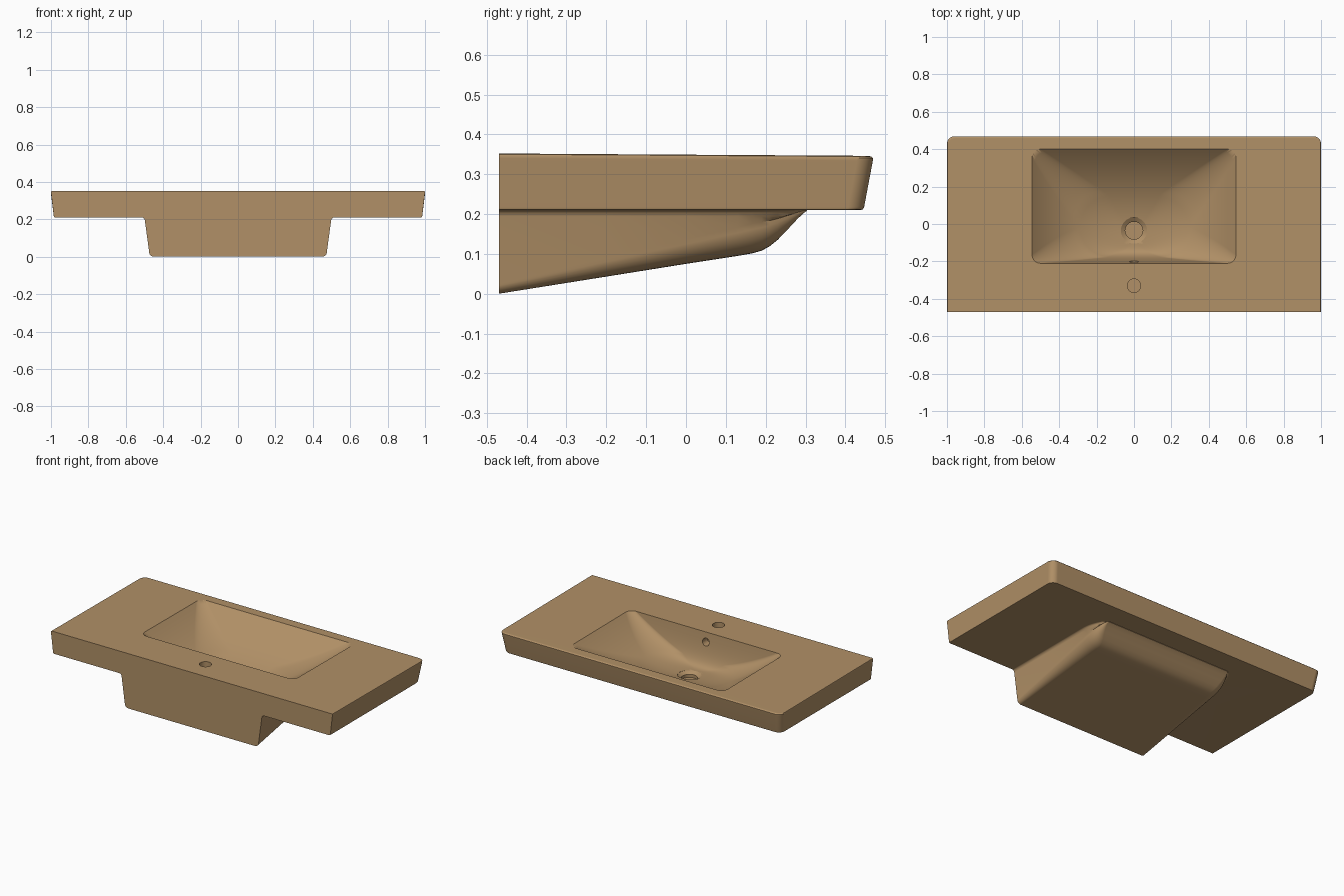
import bpy, bmesh, math
from mathutils import Vector, Matrix

cube = bpy.data.objects.get("Cube")
if cube:
    bpy.data.objects.remove(cube, do_unlink=True)

clay = bpy.data.materials.new("tan_ceramic")
clay.use_nodes = True
TAN = (0.44, 0.28, 0.135, 1)
clay.diffuse_color = TAN
clay.node_tree.nodes["Principled BSDF"].inputs["Base Color"].default_value = TAN


def loft(name, rings):
    """Closed solid through rings that share one point count."""
    bm = bmesh.new()
    rows = [[bm.verts.new(p) for p in ring] for ring in rings]
    n = len(rows[0])
    for a, b in zip(rows, rows[1:]):
        for i in range(n):
            j = (i + 1) % n
            bm.faces.new((a[i], a[j], b[j], b[i]))
    bm.faces.new(rows[0])
    bm.faces.new(rows[-1])
    bmesh.ops.recalc_face_normals(bm, faces=bm.faces)
    mesh = bpy.data.meshes.new(name)
    bm.to_mesh(mesh)
    bm.free()
    mesh.materials.append(clay)
    obj = bpy.data.objects.new(name, mesh)
    bpy.context.collection.objects.link(obj)
    return obj


def rounded_rect(x, y0, y1, r0, r1, n=10):
    """Plan outline with radius r0 on the y0 corners and r1 on the y1 corners."""
    pts = []
    for sx, y, sy, r, start in ((1, y1, 1, r1, 0), (-1, y1, 1, r1, 90),
                                (-1, y0, -1, r0, 180), (1, y0, -1, r0, 270)):
        for i in range(n + 1):
            a = math.radians(start + 90 * i / n)
            pts.append((sx * (x - r) + r * math.cos(a), y - sy * r + r * math.sin(a)))
    return pts


def lathe(name, profile, origin, axis="Z", n=40):
    """Round solid from (radius, height) pairs."""
    turn = Matrix.Rotation(math.radians(-90), 3, "X") if axis == "Y" else Matrix.Identity(3)
    rings = [[Vector(origin) + turn @ Vector((r * math.cos(math.tau * i / n),
                                              r * math.sin(math.tau * i / n), h))
              for i in range(n)] for r, h in profile]
    return loft(name, rings)


def combine(target, tool, operation):
    mod = target.modifiers.new(operation.title(), "BOOLEAN")
    mod.object, mod.operation, mod.solver = tool, operation, "EXACT"
    bpy.context.view_layer.objects.active = target
    bpy.ops.object.modifier_apply(modifier=mod.name)
    bpy.data.objects.remove(tool, do_unlink=True)


def top_z(y):
    return 0.352 - 0.006 * (y + 0.47) / 0.94


WALL = -0.47

# Counter slab: tapered sides, soft edges, square against the wall
slab_rings = []
for drop, x, y in ((0.142, 0.979, 0.439), (0.140, 0.983, 0.444), (0.135, 0.985, 0.447),
                   (0.012, 0.9995, 0.469), (0.006, 1.0, 0.469), (0.002, 0.998, 0.465),
                   (0.0, 0.994, 0.458)):
    flat = drop > 0.1
    slab_rings.append([(px, py, 0.352 - drop if flat else top_z(py) - drop)
                       for px, py in rounded_rect(x, WALL, y, 0.0005, 0.04)])
basin = loft("washbasin", slab_rings)

# Belly below the slab: sloping floor that turns up at the free end
belly_rings = []
for y, floor in ((WALL, 0.0), (-0.2, 0.043), (0.0, 0.075), (0.13, 0.095), (0.165, 0.101),
                 (0.19, 0.108), (0.21, 0.119), (0.23, 0.135), (0.255, 0.161),
                 (0.28, 0.188), (0.296, 0.203), (0.304, 0.208)):
    t = (y - WALL) / 0.774
    height = 0.211 - floor
    flare = min(1, height / 0.06)
    narrow = 0.05 * max(0, (y - 0.15) / 0.15) ** 2
    radius = min(0.025 + 0.06 * t, 0.7 * height)
    half = [(0.515, 0.24), (0.515, 0.2105), (0.507, 0.211 - 0.003 * flare),
            (0.501, 0.211 - 0.008 * flare), (0.498, 0.211 - 0.017 * flare)]
    foot = 0.475 + 0.11 * floor
    for i in range(9):
        a = math.radians(90 * i / 8)
        half.append((foot - radius * (1 - math.cos(a)), floor + radius * (1 - math.sin(a))))
    half = [(x - narrow, z) for x, z in half]
    outline = half + [(-x, z) for x, z in reversed(half)]
    belly_rings.append([(x, y, z) for x, z in outline])
combine(basin, loft("belly", belly_rings), "UNION")

# Bowl: steep wall by the tap, long curved slopes on the other sides
bowl_rings = []
for i in range(29):
    s = 1 - 0.97 * i / 28
    depth = 1 - s * s
    hw, near, far = 0.545 * s ** 0.8, -0.06 - 0.15 * s ** 0.33, -0.06 + 0.46 * s
    r = min(0.045 + 0.15 * depth, 0.95 * hw, 0.475 * (far - near))
    outline = rounded_rect(hw, near, far, r, r)
    if i == 0:
        bowl_rings.append([(x, y, 0.45) for x, y in outline])
    bowl_rings.append([(x, y, top_z(y) - 0.21 * depth) for x, y in outline])
combine(basin, loft("bowl_cutter", bowl_rings), "DIFFERENCE")

# Drain with conical seat, tap hole and overflow hole
drain = [(0.047, 0.105), (0.047, 0.125), (0.07, 0.14), (0.07, 0.2)]
combine(basin, lathe("drain_cutter", drain, (0, -0.035, 0)), "DIFFERENCE")
combine(basin, lathe("tap_cutter", [(0.036, 0.25), (0.036, 0.4)], (0, -0.33, 0)), "DIFFERENCE")
combine(basin, lathe("overflow_cutter", [(0.024, 0), (0.024, 0.08)], (0, -0.25, 0.29), "Y"),
        "DIFFERENCE")

# Smooth shading with crisp rims
bpy.ops.object.select_all(action="DESELECT")
basin.select_set(True)
bpy.context.view_layer.objects.active = basin
bpy.ops.object.shade_smooth_by_angle(angle=math.radians(32))
weighted = basin.modifiers.new("Weighted normals", "WEIGHTED_NORMAL")
weighted.keep_sharp = True
